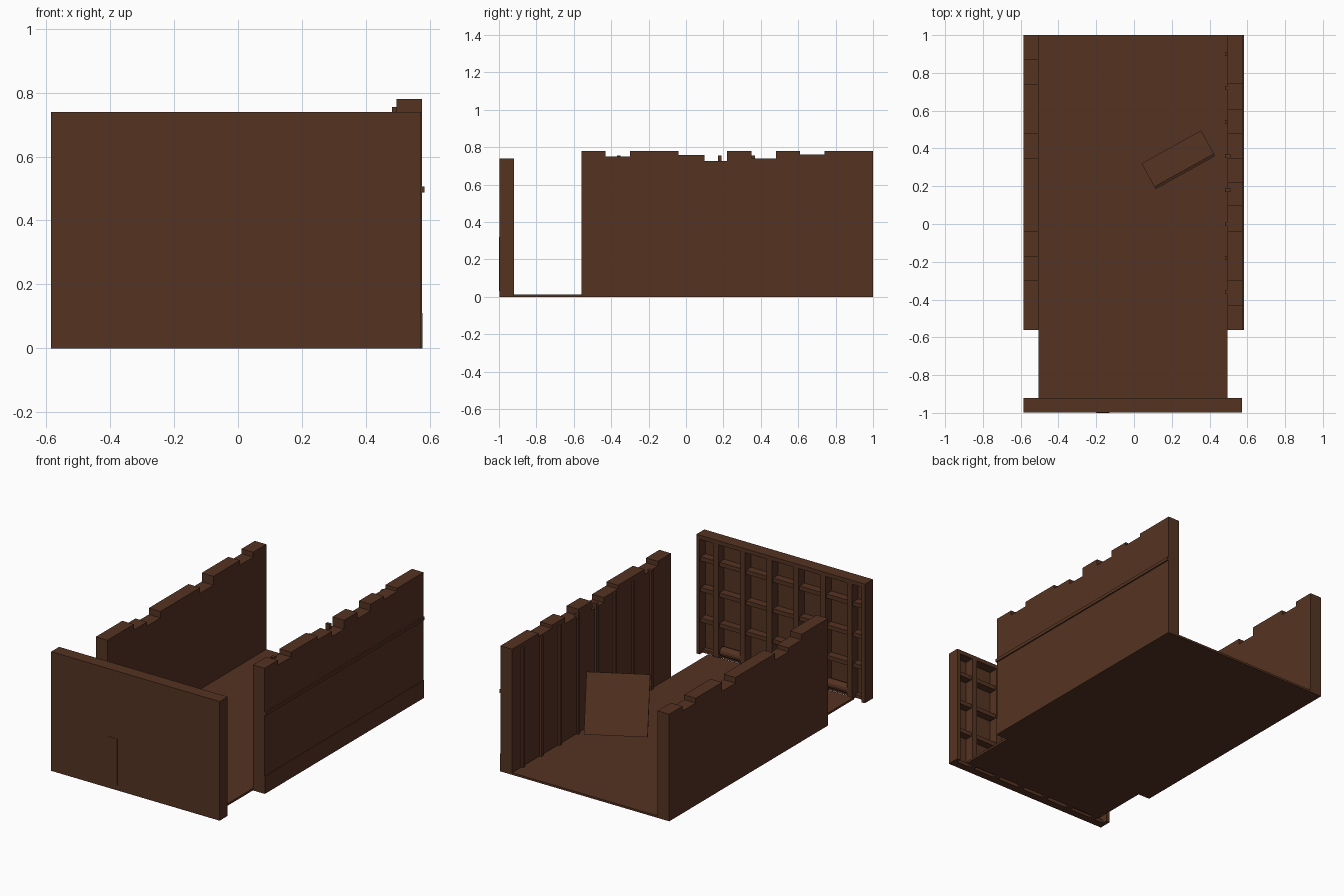
import bpy, bmesh
from mathutils import Matrix, Vector

if "Cube" in bpy.data.objects:
    bpy.data.objects.remove(bpy.data.objects["Cube"])

wood = bpy.data.materials.new("dark_brown_wood")
wood.use_nodes = True
wood.diffuse_color = (0.091, 0.033, 0.016, 1)
wood.node_tree.nodes["Principled BSDF"].inputs["Base Color"].default_value = wood.diffuse_color


def finish(name, bm):
    bmesh.ops.recalc_face_normals(bm, faces=bm.faces)
    mesh = bpy.data.meshes.new(name)
    bm.to_mesh(mesh)
    bm.free()
    mesh.materials.append(wood)
    obj = bpy.data.objects.new(name, mesh)
    bpy.context.collection.objects.link(obj)
    return obj


def box(name, x, y, z):
    """Box from (low, high) ranges."""
    bm = bmesh.new()
    size = [b - a for a, b in (x, y, z)]
    mid = [(a + b) / 2 for a, b in (x, y, z)]
    bmesh.ops.create_cube(bm, size=1, matrix=Matrix.Translation(mid) @ Matrix.Diagonal((*size, 1)))
    return finish(name, bm)


def broken_wall(name, x, start, steps):
    """Wall along y whose top edge follows (end, height) steps."""
    outline = [(start, 0)]
    for end, height in steps:
        outline += [(start, height), (end, height)]
        start = end
    outline.append((start, 0))
    bm = bmesh.new()
    face = bm.faces.new([bm.verts.new((x[0], y, z)) for y, z in outline])
    out = bmesh.ops.extrude_face_region(bm, geom=[face])
    moved = [g for g in out["geom"] if isinstance(g, bmesh.types.BMVert)]
    bmesh.ops.translate(bm, verts=moved, vec=(x[1] - x[0], 0, 0))
    return finish(name, bm)


# Floor
box("floor", (-0.505, 0.495), (-0.925, 1), (0, 0.013))

# Side walls with broken tops
broken_wall("left_wall", (0.495, 0.575), -0.56, [
    (-0.43, 0.78), (-0.3, 0.75), (-0.04, 0.78), (0.1, 0.757), (0.22, 0.725),
    (0.35, 0.78), (0.48, 0.74), (0.61, 0.78), (0.74, 0.76), (1, 0.78)])
broken_wall("right_wall", (-0.585, -0.505), -0.56, [
    (-0.3, 0.665), (-0.17, 0.63), (-0.04, 0.605), (0.35, 0.645),
    (0.48, 0.61), (0.74, 0.665), (0.87, 0.635), (1, 0.665)])

# Rail and base board on the outside of the left wall
box("outer_rail", (0.57, 0.583), (-0.56, 1), (0.487, 0.507))
box("outer_base_board", (0.57, 0.577), (-0.56, 1), (0, 0.11))

# Studs on the inside of the left wall
for i in range(8):
    y = -0.36 + 0.18 * i
    box(f"wall_stud_{i + 1}", (0.482, 0.51), (y - 0.01, y + 0.01), (0.01, 0.755))

# Front wall: outer skin, end posts and top plate
back, depth = -0.92, (-0.99, -0.92)
box("front_skin", (-0.585, 0.573), (-0.998, -0.978), (0, 0.74))
box("front_top_plate", (-0.585, 0.573), (-0.998, back), (0.715, 0.74))
box("front_left_post", (0.55, 0.573), (-0.998, back), (0, 0.74))
box("front_right_post", (-0.585, -0.562), (-0.998, back), (0, 0.74))
box("front_board", (-0.2, -0.13), (-1, -0.99), (0.03, 0.32))

# Front wall framing seen from inside
for i in range(6):
    x = 0.44 - 0.184 * i
    box(f"front_stud_{i + 1}", (x - 0.018, x + 0.018), depth, (0, 0.725))
for i, z in enumerate((0.21, 0.4, 0.59)):
    box(f"front_cross_rail_{i + 1}", (-0.575, 0.565), (-0.99, -0.93), (z - 0.013, z + 0.013))
box("front_sill", (-0.575, 0.565), (-0.99, -0.95), (0, 0.02))

# Short logs at the foot of the front wall
for name, x in (("left_log", 0.33), ("right_log", -0.39)):
    bm = bmesh.new()
    place = Matrix.Translation((x, -0.95, 0.045)) @ Matrix.Rotation(1.5708, 4, "Y")
    bmesh.ops.create_cone(bm, cap_ends=True, segments=12, radius1=0.028, radius2=0.028,
                          depth=0.17, matrix=place)
    finish(name, bm)

# Leaning square board inside
low_a, low_b = Vector((0.04, 0.32, 0.095)), Vector((0.355, 0.495, 0.095))
rise = Vector((0.068, -0.123, 0.325))
normal = (low_b - low_a).cross(rise).normalized()
if normal.y < 0:
    normal.negate()
bm = bmesh.new()
corners = [low_a, low_b, low_b + rise, low_a + rise]
face = bm.faces.new([bm.verts.new(c) for c in corners])
out = bmesh.ops.extrude_face_region(bm, geom=[face])
bmesh.ops.translate(bm, verts=[g for g in out["geom"] if isinstance(g, bmesh.types.BMVert)],
                    vec=normal * -0.015)
finish("leaning_board", bm)
